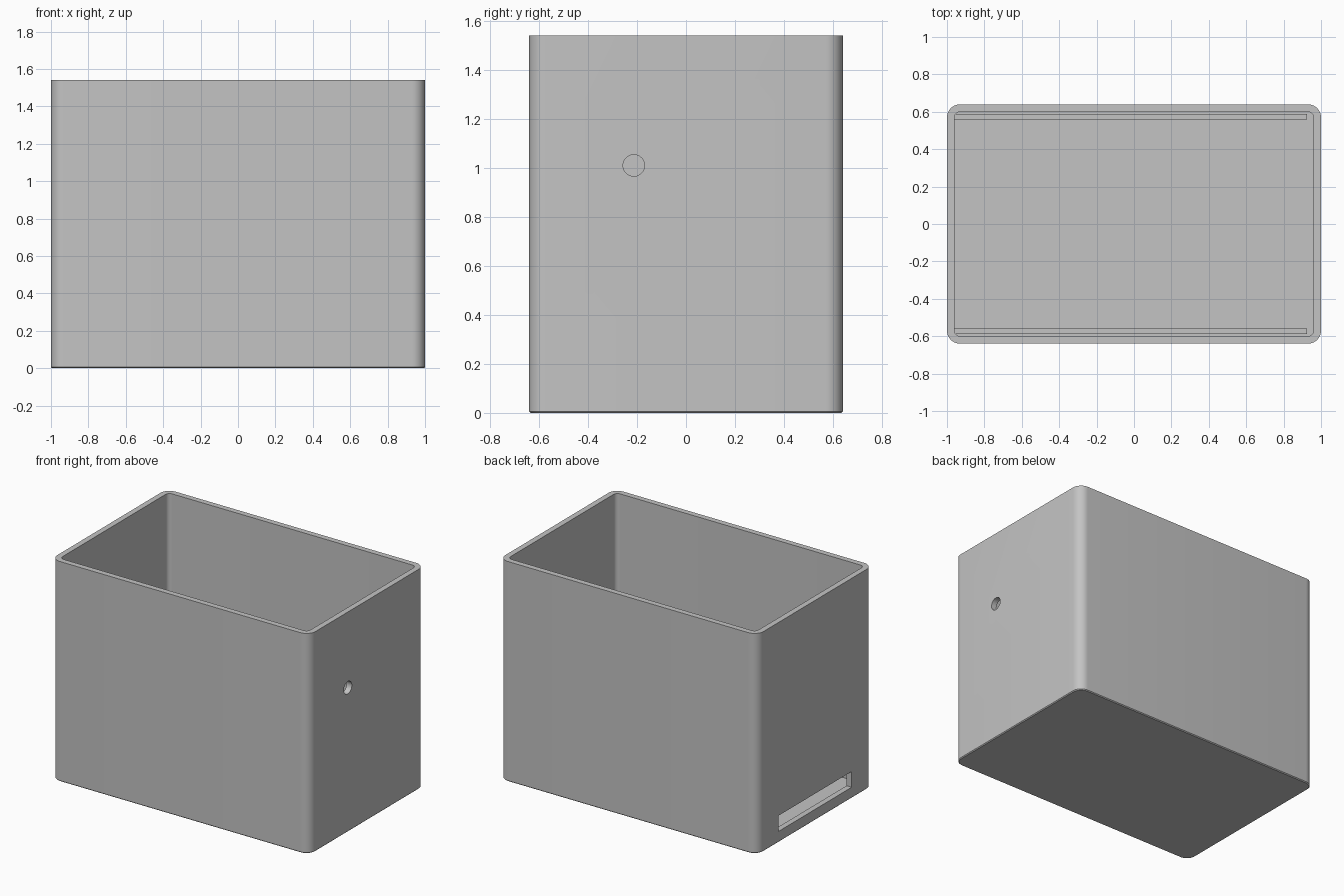
import bpy, bmesh
from math import cos, sin, pi, radians
from mathutils import Matrix

cube = bpy.data.objects.get("Cube")
if cube:
    bpy.data.objects.remove(cube, do_unlink=True)

HALF_X, HALF_Y, HEIGHT = 1.0, 0.64, 1.54
WALL, RADIUS = 0.04, 0.07
FLOOR = 0.04

grey = bpy.data.materials.new("plain grey")
grey.use_nodes = True
colour = (0.55, 0.55, 0.55, 1)
grey.diffuse_color = colour
grey.node_tree.nodes["Principled BSDF"].inputs["Base Color"].default_value = colour


def finish(name, bm):
    bmesh.ops.recalc_face_normals(bm, faces=bm.faces)
    mesh = bpy.data.meshes.new(name)
    bm.to_mesh(mesh)
    bm.free()
    mesh.materials.append(grey)
    obj = bpy.data.objects.new(name, mesh)
    bpy.context.collection.objects.link(obj)
    return obj


def box(name, low, high):
    bm = bmesh.new()
    size = [b - a for a, b in zip(low, high)]
    mid = [(a + b) / 2 for a, b in zip(low, high)]
    bmesh.ops.create_cube(bm, size=1, matrix=Matrix.Translation(mid) @ Matrix.Diagonal((*size, 1)))
    return finish(name, bm)


def rounded_outline(inset, steps=10):
    """Rounded rectangle, shrunk by inset."""
    r = RADIUS - inset
    cx, cy = HALF_X - RADIUS, HALF_Y - RADIUS
    points = []
    for corner, (sx, sy) in enumerate([(1, 1), (-1, 1), (-1, -1), (1, -1)]):
        for i in range(steps + 1):
            a = (corner + i / steps) * pi / 2
            points.append((sx * cx + r * cos(a), sy * cy + r * sin(a)))
    return points


# Open box: rings run up the outside, over the rim and down the inside
bm = bmesh.new()
profile = [(0.006, 0), (0, 0.006), (0, HEIGHT), (WALL, HEIGHT), (WALL, FLOOR)]
rings = [[bm.verts.new((x, y, z)) for x, y in rounded_outline(inset)] for inset, z in profile]
for low, high in zip(rings, rings[1:]):
    for i in range(len(low)):
        j = (i + 1) % len(low)
        bm.faces.new((low[i], low[j], high[j], high[i]))
bm.faces.new(rings[0][::-1])
bm.faces.new(rings[-1])
case = finish("case", bm)

# Cutters: long slot in one end wall, round cable hole in the other
slot = box("slot_cutter", (-1.1, -0.405, 0.077), (-0.9, 0.405, 0.187))
bm = bmesh.new()
bmesh.ops.create_cone(bm, cap_ends=True, segments=32, radius1=0.044, radius2=0.044, depth=0.2,
                      matrix=Matrix.Translation((HALF_X, -0.213, 1.01)) @ Matrix.Rotation(pi / 2, 4, 'Y'))
hole = finish("hole_cutter", bm)

bpy.context.view_layer.objects.active = case
for cutter in (slot, hole):
    cutter.hide_render = True
    cut = case.modifiers.new(cutter.name, 'BOOLEAN')
    cut.operation = 'DIFFERENCE'
    cut.solver = 'EXACT'
    cut.object = cutter
    bpy.ops.object.modifier_apply(modifier=cut.name)
    bpy.data.objects.remove(cutter, do_unlink=True)

bpy.ops.object.select_all(action='DESELECT')
case.select_set(True)
bpy.ops.object.shade_smooth_by_angle(angle=radians(30))

# Low support rails along the floor, beside the long walls
for side, name in ((-1, "front_rail"), (1, "back_rail")):
    ys = sorted((side * 0.558, side * 0.588))
    box(name, (-HALF_X + WALL, ys[0], FLOOR), (0.925, ys[1], 0.077))
